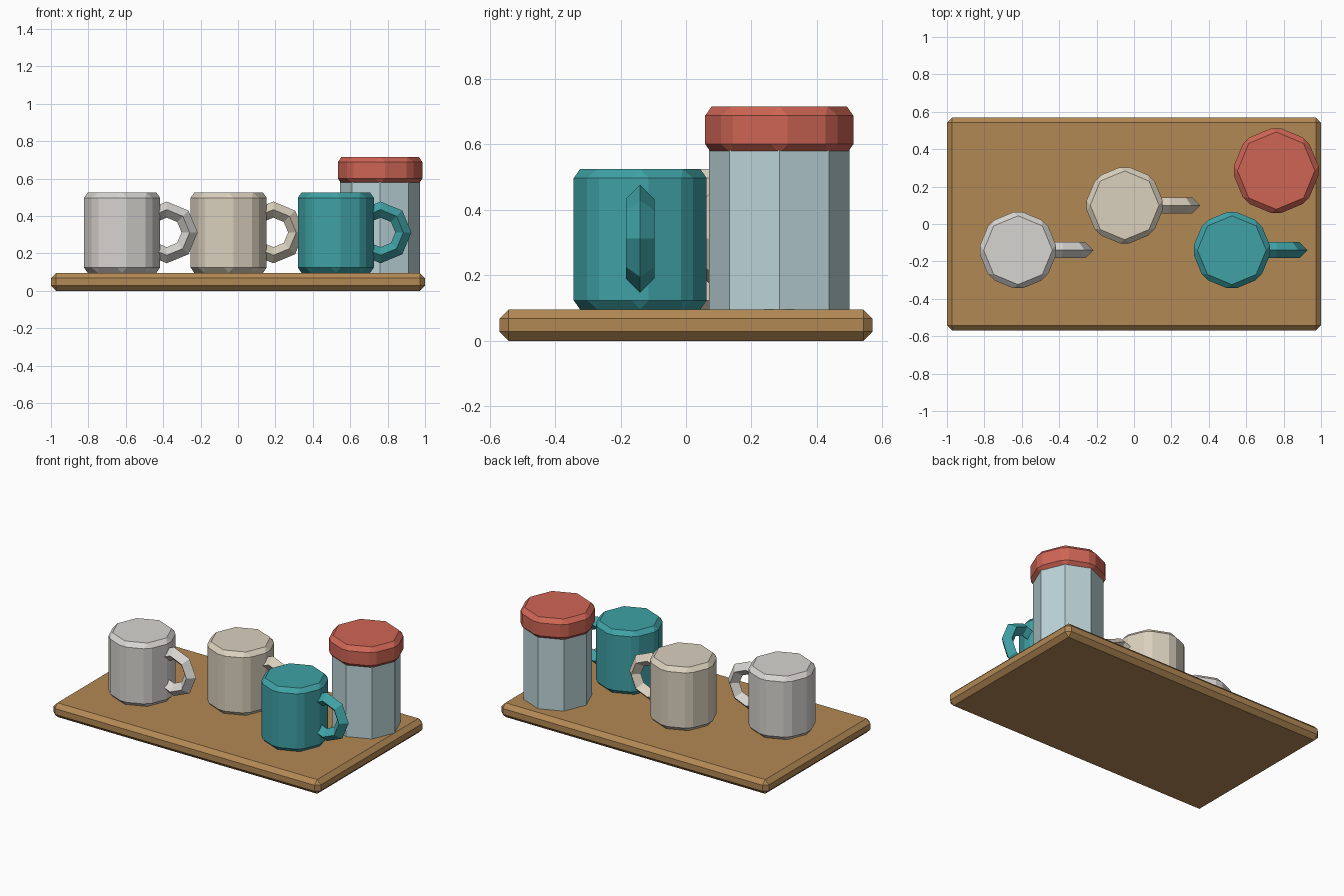
import bpy
from math import pi

if "Cube" in bpy.data.objects:
    bpy.data.objects.remove(bpy.data.objects["Cube"])

BOARD_TOP = 0.096
BEVEL = 0.028


def material(name, rgb):
    m = bpy.data.materials.new(name)
    m.diffuse_color = (*rgb, 1)
    m.use_nodes = True
    m.node_tree.nodes["Principled BSDF"].inputs["Base Color"].default_value = m.diffuse_color
    return m


wood = material("wood", (0.45, 0.25, 0.09))
white = material("white_glaze", (0.68, 0.66, 0.63))
cream = material("cream_glaze", (0.70, 0.63, 0.51))
teal = material("teal_glaze", (0.05, 0.36, 0.38))
red = material("red_lid", (0.62, 0.13, 0.09))
glass = material("pale_blue", (0.50, 0.66, 0.69))


def finish(name, mat, bevel=0):
    ob = bpy.context.object
    ob.name = name
    ob.data.materials.append(mat)
    if bevel:
        mod = ob.modifiers.new("chamfer", "BEVEL")
        mod.width = bevel
        mod.segments = 1
    return ob


def octagon(name, x, y, z0, z1, radius, mat, bevel=0):
    bpy.ops.mesh.primitive_cylinder_add(
        vertices=8, radius=radius, depth=z1 - z0, location=(x, y, (z0 + z1) / 2))
    return finish(name, mat, bevel)


# Serving board
bpy.ops.mesh.primitive_cube_add(size=1, location=(0, 0, BOARD_TOP / 2))
bpy.context.object.scale = (2, 1.14, BOARD_TOP)
bpy.ops.object.transform_apply(location=False, rotation=False, scale=True)
finish("board", wood, BEVEL)

# Mugs, each with a diamond-section ring handle
for label, x, y, mat in (("white", -0.62, -0.14, white),
                         ("cream", -0.05, 0.10, cream),
                         ("teal", 0.523, -0.14, teal)):
    octagon(label + "_mug", x, y, BOARD_TOP, 0.525, 0.214, mat, BEVEL)
    bpy.ops.mesh.primitive_torus_add(
        major_segments=8, minor_segments=4, major_radius=0.122, minor_radius=0.043,
        location=(x + 0.239, y, 0.312), rotation=(pi / 2, 0, 0))
    finish(label + "_handle", mat)

# Jar and its lid
octagon("jar", 0.76, 0.285, BOARD_TOP, 0.59, 0.214, glass)
octagon("jar_lid", 0.76, 0.285, 0.573, 0.716, 0.237, red, BEVEL)
